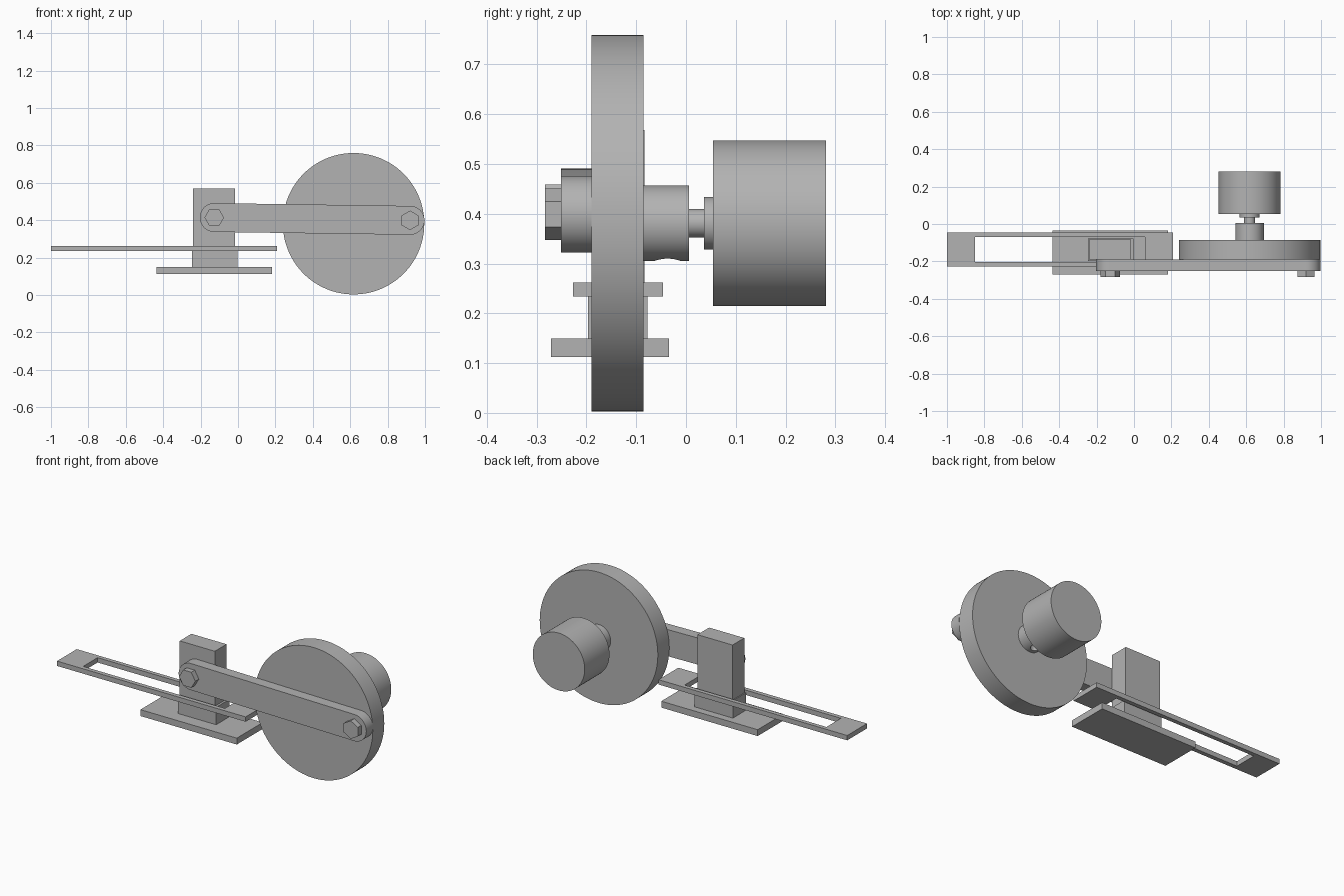
import bpy, bmesh, math
from mathutils import Matrix, Vector

cube = bpy.data.objects.get("Cube")
if cube:
    bpy.data.objects.remove(cube, do_unlink=True)

grey = bpy.data.materials.new("plain_grey")
grey.use_nodes = True
COLOUR = (0.45, 0.45, 0.45, 1)
grey.diffuse_color = COLOUR
grey.node_tree.nodes["Principled BSDF"].inputs["Base Color"].default_value = COLOUR


def finish(name, bm, smooth=False):
    bmesh.ops.recalc_face_normals(bm, faces=bm.faces)
    mesh = bpy.data.meshes.new(name)
    bm.to_mesh(mesh)
    bm.free()
    mesh.materials.append(grey)
    ob = bpy.data.objects.new(name, mesh)
    bpy.context.collection.objects.link(ob)
    if smooth:
        bpy.ops.object.select_all(action='DESELECT')
        ob.select_set(True)
        bpy.context.view_layer.objects.active = ob
        bpy.ops.object.shade_smooth_by_angle(angle=math.radians(30))
    return ob


def box(name, x, y, z):
    bm = bmesh.new()
    bmesh.ops.create_cube(bm, size=1)
    for v in bm.verts:
        v.co = Vector([(a + b) / 2 + c * (b - a) for (a, b), c in zip((x, y, z), v.co)])
    return finish(name, bm)


def prism(name, outline, y0, y1, smooth=False):
    """Extrude an x-z outline from y0 to y1."""
    bm = bmesh.new()
    face = bm.faces.new([bm.verts.new((x, y0, z)) for x, z in outline])
    ext = bmesh.ops.extrude_face_region(bm, geom=[face])
    verts = [g for g in ext["geom"] if isinstance(g, bmesh.types.BMVert)]
    bmesh.ops.translate(bm, vec=(0, y1 - y0, 0), verts=verts)
    return finish(name, bm, smooth)


def arc(centre, r, start, sweep, n):
    return [(centre[0] + r * math.cos(start + sweep * i / n),
             centre[1] + r * math.sin(start + sweep * i / n)) for i in range(n)]


def disc(name, centre, r, y0, y1, n=96):
    return prism(name, arc(centre, r, 0, math.tau, n), y0, y1, True)


def cut(ob, cutter):
    mod = ob.modifiers.new("cut", 'BOOLEAN')
    mod.operation = 'DIFFERENCE'
    mod.solver = 'EXACT'
    mod.object = cutter
    cutter.hide_render = True
    cutter.hide_viewport = True
    cutter.display_type = 'WIRE'


# Base plate, guide block and slider
box("base_plate", (-0.435, 0.182), (-0.271, -0.034), (0.112, 0.149))
box("guide_block", (-0.246, -0.002), (-0.197, -0.077), (0.149, 0.25))
box("upright_block", (-0.24, -0.015), (-0.19, -0.083), (0.25, 0.568))

# Slotted plate: a frame around the guide block
plate_z = (0.234, 0.262)
plate = box("slotted_plate", (-1, 0.208), (-0.227, -0.046), plate_z)
slot = box("slot_cutter", (-0.85, 0.058), (-0.202, -0.07), (0.2, 0.3))
cut(plate, slot)

# Flywheel, hub, shaft and motor share one axis
axis = (0.618, 0.381)
disc("flywheel", axis, 0.378, -0.19, -0.085, 128)
hub = disc("hub", axis, 0.076, -0.085, 0.006)
disc("shaft", axis, 0.029, 0.0, 0.04, 48)
disc("motor_boss", axis, 0.053, 0.036, 0.055, 64)
disc("motor_body", axis, 0.166, 0.054, 0.281)

# Set-screw hole in the underside of the hub
bm = bmesh.new()
bmesh.ops.create_cone(bm, cap_ends=True, segments=32, radius1=0.027, radius2=0.027, depth=0.1,
                      matrix=Matrix.Translation((axis[0], -0.037, axis[1] - 0.08)))
cut(hub, finish("screw_hole_cutter", bm))

# Connecting rod with rounded ends
left_end, right_end = (-0.127, 0.414), (0.92, 0.399)
tilt = math.atan2(right_end[1] - left_end[1], right_end[0] - left_end[0])
outline = (arc(right_end, 0.077, tilt - math.pi / 2, math.pi * 32 / 31, 32)
           + arc(left_end, 0.077, tilt + math.pi / 2, math.pi * 32 / 31, 32))
prism("connecting_rod", outline, -0.251, -0.19, True)

# Hexagonal bolt heads, each turned differently
for name, centre, turn in (("slider_bolt", left_end, 0), ("crank_bolt", right_end, math.pi / 6)):
    prism(name, arc(centre, 0.052, turn, math.tau, 6), -0.283, -0.25)
